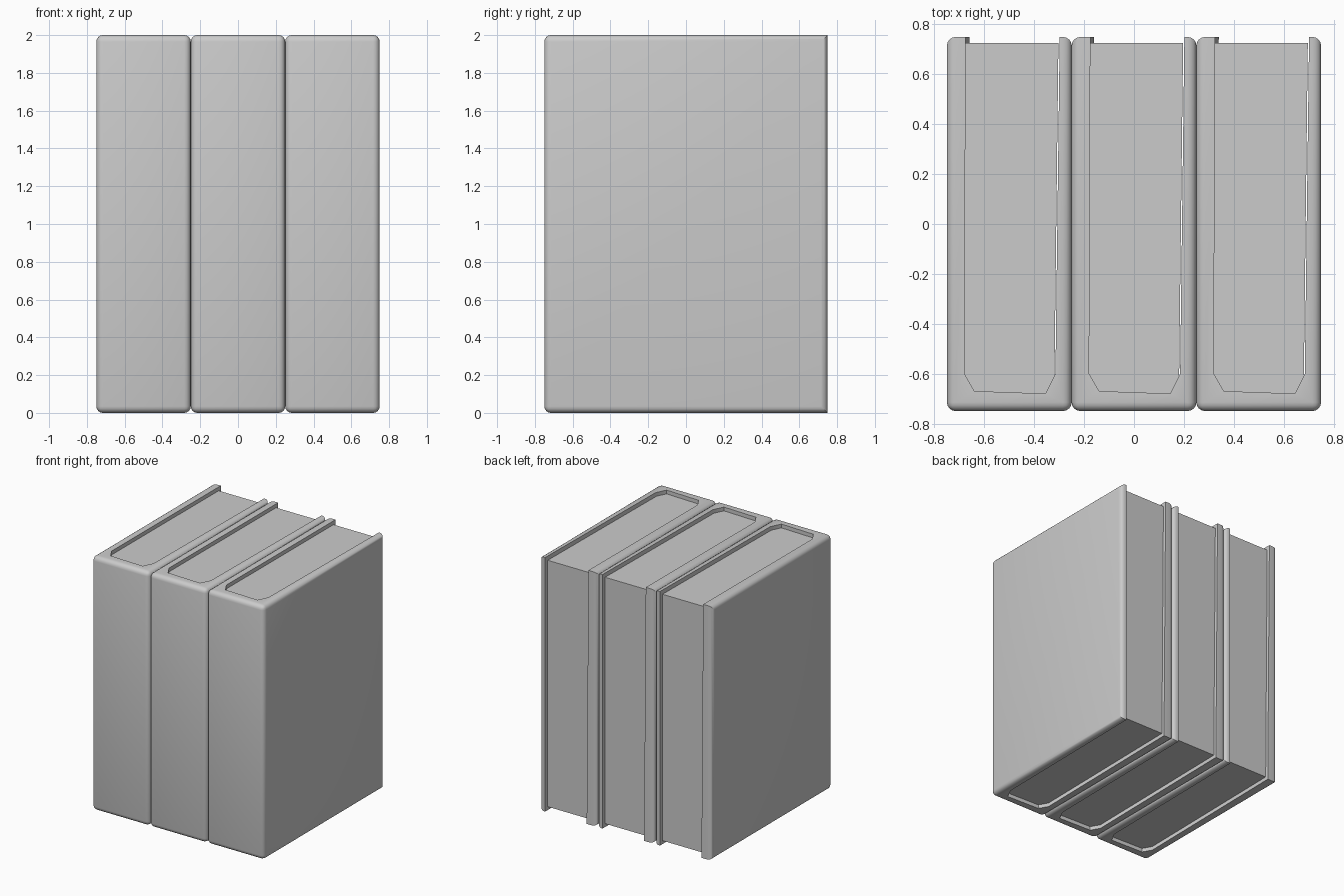
import bpy, bmesh

if "Cube" in bpy.data.objects:
    bpy.data.objects.remove(bpy.data.objects["Cube"])

# Inner outline of the U-shaped cover: (x at top, x at bottom, y)
INNER = [(0.202, 0.202, 0.75), (0.185, 0.185, -0.6), (0.145, 0.145, -0.68),
         (-0.14, -0.14, -0.67), (-0.18, -0.18, -0.6), (-0.175, -0.16, 0.75)]
OUTER = [(-0.25, 0.75), (-0.25, -0.75), (0.25, -0.75), (0.25, 0.75)]


def finish(bm, name, x):
    bmesh.ops.recalc_face_normals(bm, faces=bm.faces)
    mesh = bpy.data.meshes.new(name)
    bm.to_mesh(mesh)
    bm.free()
    ob = bpy.data.objects.new(name, mesh)
    ob.location.x = x
    bpy.context.collection.objects.link(ob)
    return ob


def prism(bottom, top, z0, z1):
    bm = bmesh.new()
    lo = [bm.verts.new((x, y, z0)) for x, y in bottom]
    hi = [bm.verts.new((x, y, z1)) for x, y in top]
    n = len(lo)
    bm.faces.new(lo[::-1])
    bm.faces.new(hi)
    for i in range(n):
        j = (i + 1) % n
        bm.faces.new((lo[i], lo[j], hi[j], hi[i]))
    return bm, lo, hi


def make_cover(x, number):
    bottom = OUTER + [(b, y) for t, b, y in INNER]
    top = OUTER + [(t, y) for t, b, y in INNER]
    bm, lo, hi = prism(bottom, top, 0, 2)
    # round the outside edges only
    edges = [bm.edges.get((lo[i], hi[i])) for i in range(4)]
    for ring in (lo, hi):
        edges += [bm.edges.get((ring[i], ring[i + 1])) for i in range(3)]
    bmesh.ops.bevel(bm, geom=edges, offset=0.035, segments=4,
                    profile=0.5, affect='EDGES')
    ob = finish(bm, f"book_cover_{number}", x)
    bpy.ops.object.select_all(action='DESELECT')
    ob.select_set(True)
    bpy.context.view_layer.objects.active = ob
    bpy.ops.object.shade_smooth_by_angle(angle=0.6)


def make_pages(x, number):
    # page block, slightly recessed at the top, bottom and back
    outline = [(-0.2, 0.725), (-0.2, -0.7), (0.18, -0.7), (0.197, 0.725)]
    bm, lo, hi = prism(outline, outline, 0.03, 1.97)
    finish(bm, f"book_pages_{number}", x)


# three matching books in a row
for i, x in enumerate((-0.5, 0.0, 0.5), 1):
    make_cover(x, i)
    make_pages(x, i)
